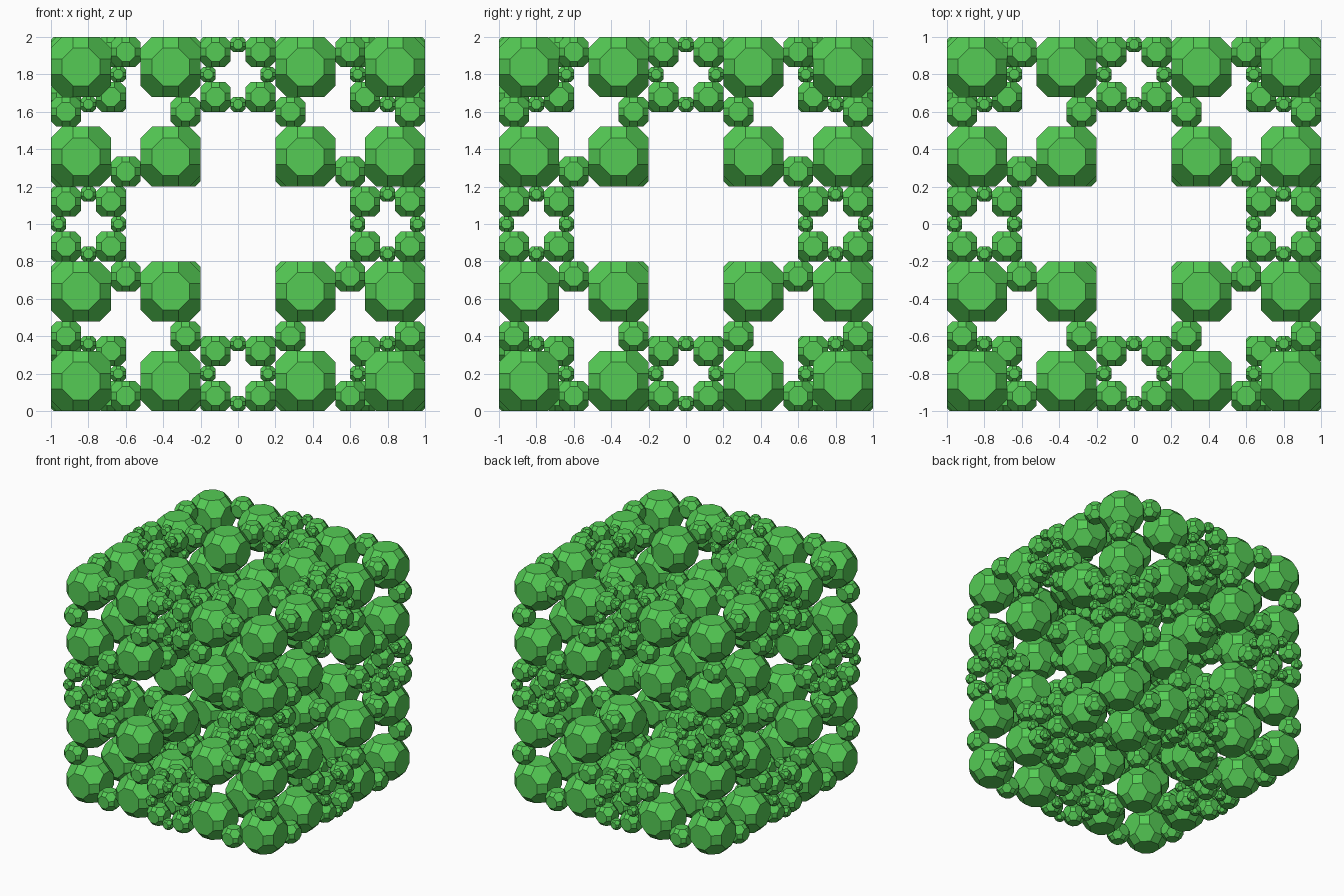
import bpy, bmesh
from itertools import product, permutations
from mathutils import Matrix, Vector

if "Cube" in bpy.data.objects:
    bpy.data.objects.remove(bpy.data.objects["Cube"])

green = bpy.data.materials.new("green")
green.diffuse_color = (0.09, 0.6, 0.09, 1)
green.use_nodes = True
green.node_tree.nodes["Principled BSDF"].inputs["Base Color"].default_value = green.diffuse_color

R = 2 ** 0.5
FULL = 1 + 2 * R


def add_ball(bm, centre, size):
    # truncated cuboctahedron: 6 octagons, 8 hexagons, 12 squares
    ball = bmesh.new()
    for p in permutations((1, 1 + R, FULL)):
        for s in product((-1, 1), repeat=3):
            ball.verts.new([a * b / (2 * FULL) for a, b in zip(p, s)])
    bmesh.ops.convex_hull(ball, input=ball.verts)
    bmesh.ops.dissolve_limit(ball, angle_limit=0.02, verts=ball.verts, edges=ball.edges)
    bmesh.ops.recalc_face_normals(ball, faces=ball.faces)
    ball.transform(Matrix.Translation(centre) @ Matrix.Scale(size, 4))
    tmp = bpy.data.meshes.new("tmp")
    ball.to_mesh(tmp)
    ball.free()
    bm.from_mesh(tmp)
    bpy.data.meshes.remove(tmp)


def cells():
    # unit cube split into 8 corner cells (0.4) and 12 edge cells (0.2)
    for d in product((-1, 0, 1), repeat=3):
        zeros = d.count(0)
        if zeros == 0:
            yield Vector(d) * 0.3, 0.4
        elif zeros == 1:
            yield Vector(d) * 0.4, 0.2


# one cluster of twenty balls
bm = bmesh.new()
for c, s in cells():
    add_ball(bm, c, s)
cluster = bpy.data.meshes.new("ball_cluster")
bm.to_mesh(cluster)
bm.free()
cluster.materials.append(green)

# twenty clusters arranged by the same rule in a 2 unit cube
for c, s in cells():
    ob = bpy.data.objects.new("corner_cluster" if s > 0.3 else "edge_cluster", cluster)
    ob.location = c * 2 + Vector((0, 0, 1))
    ob.scale = (s * 2,) * 3
    bpy.context.collection.objects.link(ob)
